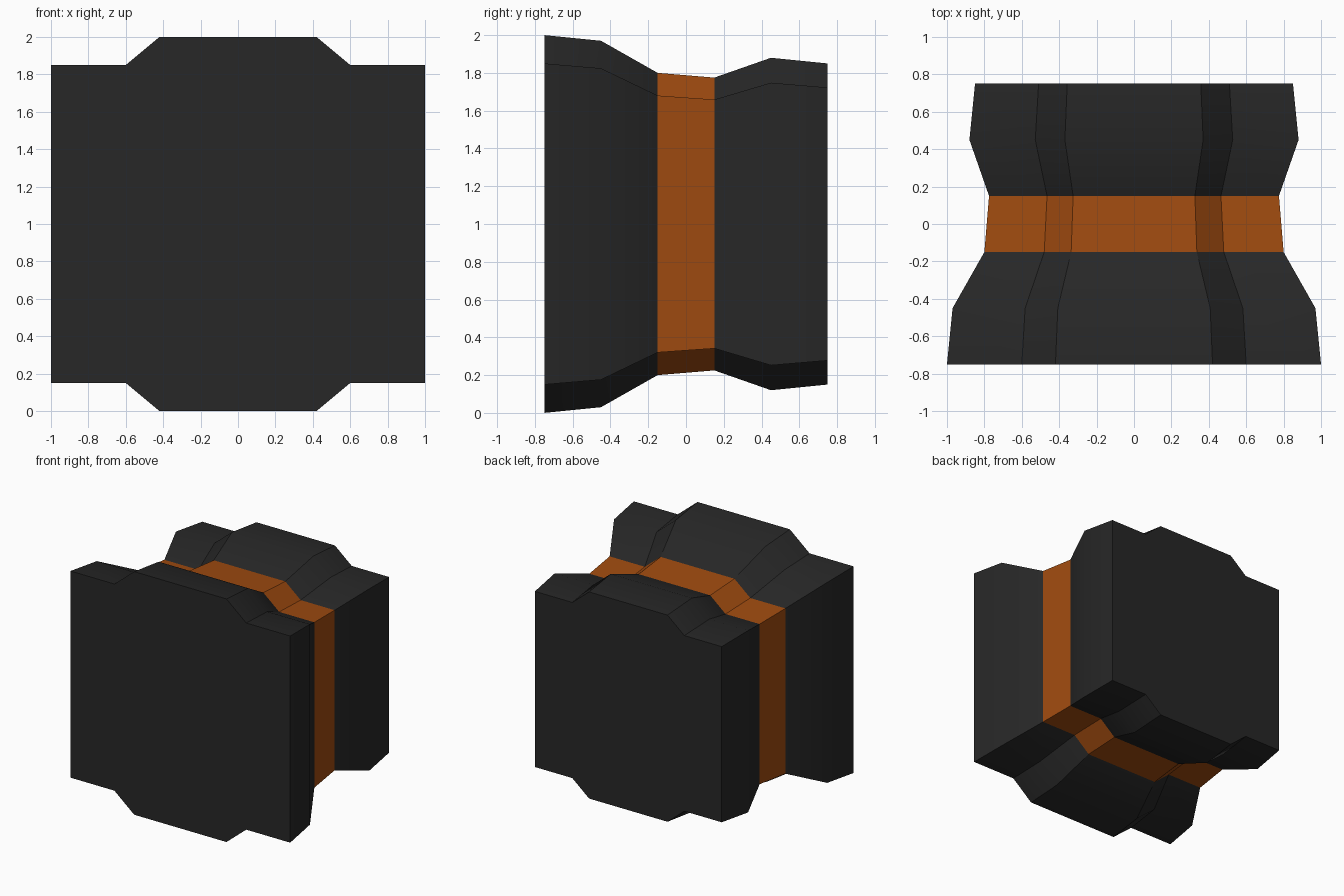
import bpy
import bmesh
import math

cube = bpy.data.objects.get("Cube")
if cube:
    bpy.data.objects.remove(cube, do_unlink=True)


def make_material(name, rgb):
    mat = bpy.data.materials.new(name)
    mat.use_nodes = True
    mat.diffuse_color = (*rgb, 1)
    bsdf = mat.node_tree.nodes["Principled BSDF"]
    bsdf.inputs["Base Color"].default_value = (*rgb, 1)
    bsdf.inputs["Roughness"].default_value = 0.6
    return mat


charcoal = make_material("charcoal", (0.02, 0.02, 0.02))
orange = make_material("burnt orange", (0.35, 0.07, 0.005))

# Cross-section: a square with a raised bevelled pad on top and bottom
quarter = [(1, 0.85), (0.6, 0.85), (0.42, 1)]
top = quarter + [(-x, z) for x, z in reversed(quarter)]
outline = top + [(-x, -z) for x, z in top]


def loft(name, stations, mat, cap=None):
    """Skin the outline through (y, scale) stations; cap one end if asked."""
    bm = bmesh.new()
    rings = [[bm.verts.new((x * s, y, 1 + z * s)) for x, z in outline]
             for y, s in stations]
    n = len(outline)
    for a, b in zip(rings, rings[1:]):
        for i in range(n):
            j = (i + 1) % n
            bm.faces.new((a[i], b[i], b[j], a[j]))
    if cap == "front":
        bm.faces.new(rings[0])
    elif cap == "back":
        bm.faces.new(rings[-1][::-1])
    # Orient every face away from the body's axis or end
    for f in bm.faces:
        f.normal_update()
        c = f.calc_center_median()
        c.z -= 1
        if f.normal.dot(c) < 0:
            f.normal_flip()
    mesh = bpy.data.meshes.new(name)
    bm.to_mesh(mesh)
    bm.free()
    mesh.materials.append(mat)
    obj = bpy.data.objects.new(name, mesh)
    bpy.context.collection.objects.link(obj)
    bpy.ops.object.select_all(action="DESELECT")
    obj.select_set(True)
    bpy.context.view_layer.objects.active = obj
    bpy.ops.object.shade_smooth_by_angle(angle=math.radians(30))
    return obj


# Wide front block, narrow coloured waist, slightly smaller back block
loft("front_block", [(-0.75, 1), (-0.45, 0.97), (-0.15, 0.8)], charcoal, "front")
loft("waist_band", [(-0.15, 0.8), (0.15, 0.775)], orange)
loft("back_block", [(0.15, 0.775), (0.45, 0.88), (0.75, 0.85)], charcoal, "back")
